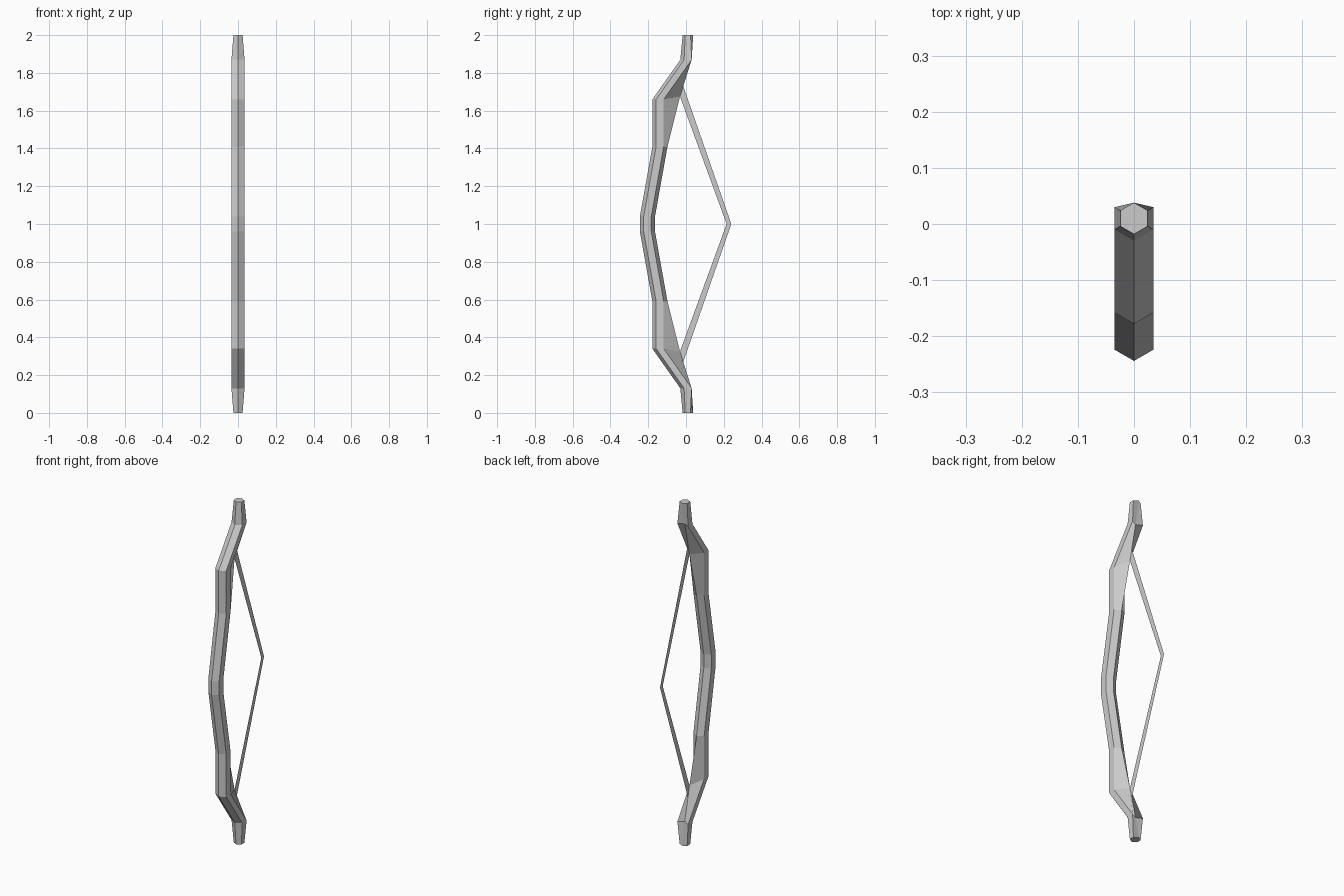
import bpy, bmesh
from math import sin, cos, pi

if "Cube" in bpy.data.objects:
    bpy.data.objects.remove(bpy.data.objects["Cube"])


def make_object(name, bm):
    bmesh.ops.recalc_face_normals(bm, faces=bm.faces)
    mesh = bpy.data.meshes.new(name)
    bm.to_mesh(mesh)
    bm.free()
    obj = bpy.data.objects.new(name, mesh)
    bpy.context.collection.objects.link(obj)
    return obj


# Upper half of the bow: z, y centre, hexagon radius, optional back-corner (y, z)
half = [
    (1.04, -0.204, 0.040, None),
    (1.41, -0.138, 0.040, None),
    (1.66, -0.138, 0.040, (-0.032, 1.675)),
    (1.87, 0.010, 0.040, (0.012, 1.87)),
    (2.00, 0.010, 0.028, None),
]
mirrored = [(2 - z, y, r, b and (b[0], 2 - b[1])) for z, y, r, b in reversed(half)]

# Bow limbs and grip: one hexagonal tube
bm = bmesh.new()
rings = []
for z, y, r, back in mirrored + half:
    ring = []
    for i in range(6):
        a = pi / 2 + i * pi / 3
        co = (r * cos(a), y + r * sin(a), z)
        if i == 0 and back:  # inner ridge flares out to the string knot
            co = (0, back[0], back[1])
        ring.append(bm.verts.new(co))
    rings.append(ring)
for lo, hi in zip(rings, rings[1:]):
    for i in range(6):
        j = (i + 1) % 6
        bm.faces.new((lo[i], lo[j], hi[j], hi[i]))
bm.faces.new(rings[0])
bm.faces.new(rings[-1])
make_object("bow_limbs", bm)

# Drawn string: flat ribbon in the x = 0 plane
bm = bmesh.new()
outer = [(-0.018, 0.26), (0.24, 1.0), (-0.018, 1.74)]
inner = [(-0.032, 0.325), (0.215, 1.0), (-0.032, 1.675)]
o = [bm.verts.new((0, y, z)) for y, z in outer]
n = [bm.verts.new((0, y, z)) for y, z in inner]
for i in range(2):
    bm.faces.new((o[i], o[i + 1], n[i + 1], n[i]))
make_object("bow_string", bm)
